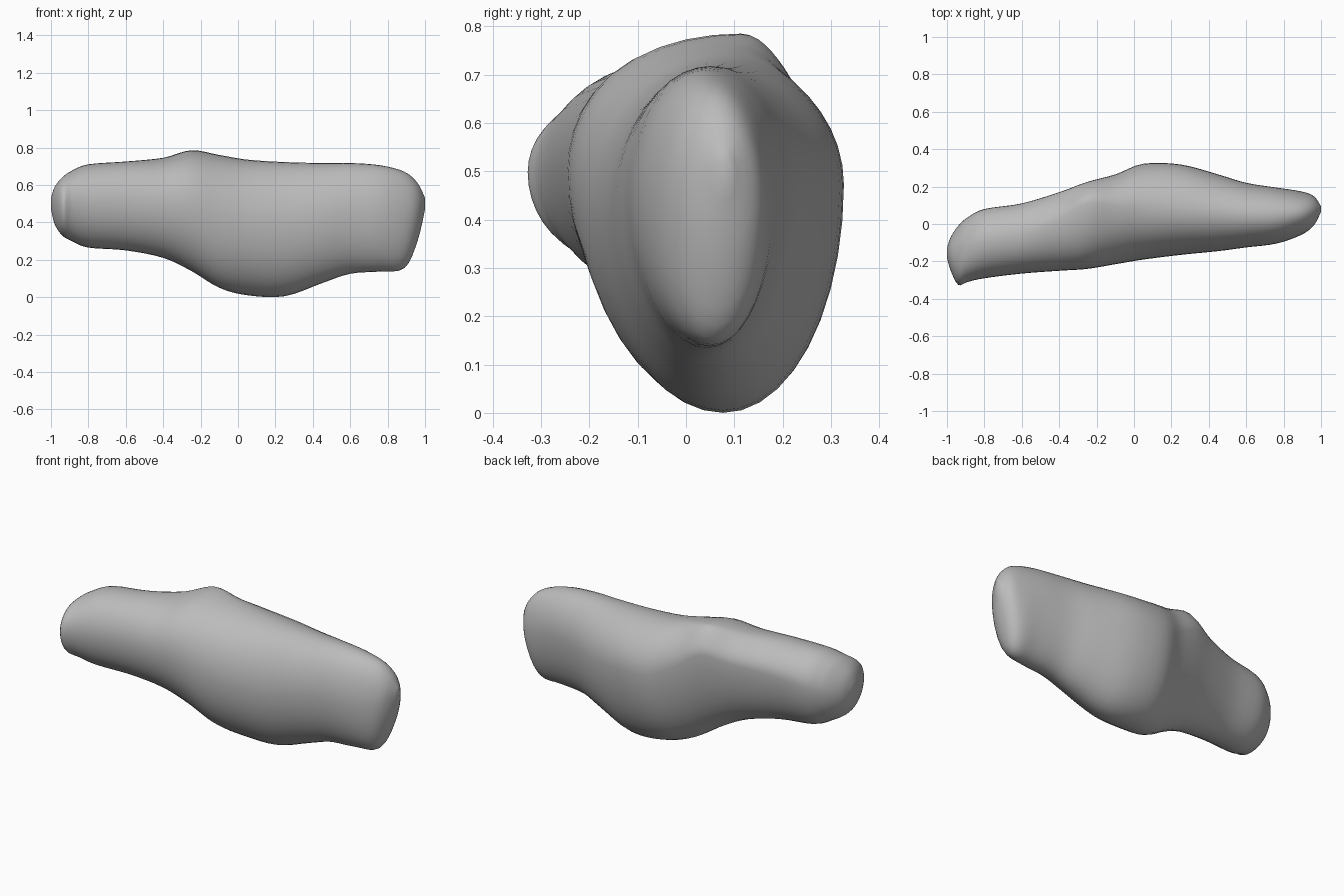
import bpy
import bmesh
from math import sin, cos, tau

cube = bpy.data.objects.get("Cube")
if cube:
    bpy.data.objects.remove(cube, do_unlink=True)

# Cross-sections: x, front y, back y, bottom z, top z, crest lean, height of widest back
SECTIONS = [
    (-1.0, -.18, -.13, .47, .53, .5, .5),
    (-.98, -.25, -.07, .39, .59, .5, .5),
    (-.94, -.325, -.01, .33, .64, .55, .55),
    (-.89, -.31, .035, .3, .675, .55, .6),
    (-.8, -.29, .08, .265, .71, .55, .65),
    (-.6, -.265, .11, .25, .725, .55, .7),
    (-.4, -.25, .17, .21, .745, .65, .75),
    (-.25, -.24, .225, .14, .785, .76, .78),
    (-.1, -.215, .265, .05, .76, .65, .7),
    (.05, -.19, .322, .01, .735, .55, .65),
    (.25, -.165, .318, .005, .722, .5, .65),
    (.45, -.145, .265, .075, .717, .5, .6),
    (.6, -.125, .22, .125, .717, .5, .6),
    (.76, -.105, .195, .137, .705, .5, .6),
    (.89, -.06, .175, .155, .67, .5, .55),
    (.96, -.01, .15, .3, .61, .5, .5),
    (1.0, .065, .095, .47, .53, .5, .5),
]
SIDES = 40
STEPS = 4


def spline(a, b, c, d, t):
    """Smooth blend from b to c, guided by the neighbours a and d."""
    return b + t / 2 * (c - a + t * (2 * a - 5 * b + 4 * c - d + t * (3 * (b - c) + d - a)))


def smooth_sections(rows):
    padded = [rows[0]] + rows + [rows[-1]]
    for group in zip(padded, padded[1:], padded[2:], padded[3:]):
        for step in range(STEPS):
            yield [spline(*values, step / STEPS) for values in zip(*group)]
    yield rows[-1]


def ring_points(x, front, back, bottom, top, lean, widest):
    """Oval made of four quarter ellipses with a leaning crest."""
    for i in range(SIDES):
        c, s = cos(tau * i / SIDES), sin(tau * i / SIDES)
        # Height of the widest point moves gradually from front to back
        mix = (1 + c) / 2
        middle = bottom + (top - bottom) * (.54 + (widest - .54) * mix)
        crest = front + (back - front) * (lean if s > 0 else .5)
        base = front + (back - front) * .5
        pivot = base + (crest - base) * abs(s)
        y = pivot + c * ((back - pivot) if c > 0 else (pivot - front))
        z = middle + s * ((top - middle) if s > 0 else (middle - bottom))
        yield x, y, z


# Lofted lumpy body with closed ends
bm = bmesh.new()
rings = [[bm.verts.new(p) for p in ring_points(*row)] for row in smooth_sections(SECTIONS)]
for near, far in zip(rings, rings[1:]):
    for i in range(SIDES):
        j = (i + 1) % SIDES
        bm.faces.new((near[i], near[j], far[j], far[i]))
bm.faces.new(rings[0])
bm.faces.new(rings[-1])
bmesh.ops.recalc_face_normals(bm, faces=bm.faces)
mesh = bpy.data.meshes.new("lumpy_body")
bm.to_mesh(mesh)
bm.free()
body = bpy.data.objects.new("lumpy_body", mesh)
bpy.context.collection.objects.link(body)

# Plain grey surface
grey = bpy.data.materials.new("plain_grey")
grey.use_nodes = True
colour = (.5, .5, .5, 1)
grey.diffuse_color = colour
grey.node_tree.nodes["Principled BSDF"].inputs["Base Color"].default_value = colour
mesh.materials.append(grey)

bpy.context.view_layer.objects.active = body
body.select_set(True)
bpy.ops.object.shade_smooth_by_angle(angle=.9)
